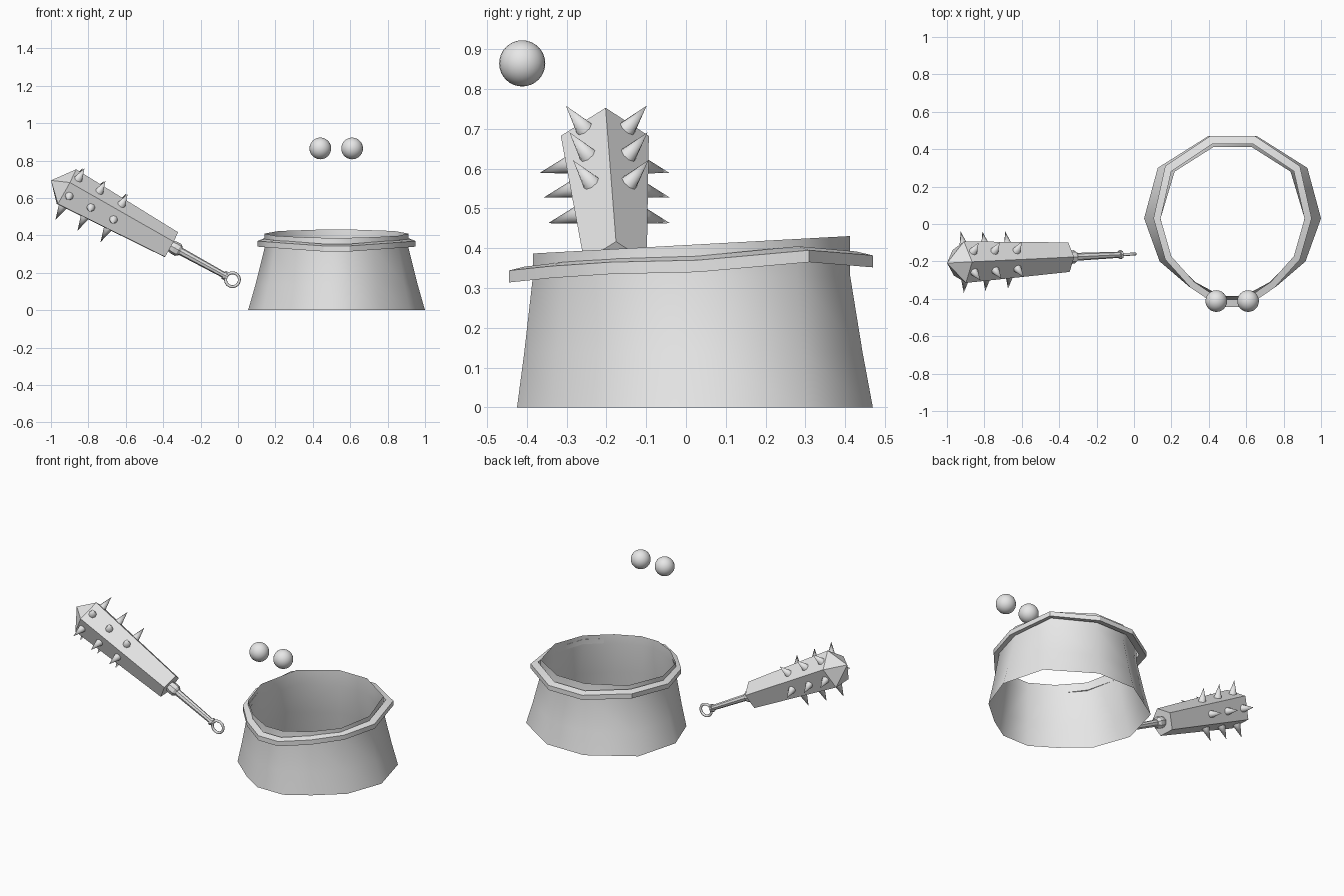
import bpy
import bmesh
from math import cos, sin, pi, radians
from mathutils import Vector, Matrix

if "Cube" in bpy.data.objects:
    bpy.data.objects.remove(bpy.data.objects["Cube"], do_unlink=True)

grey = bpy.data.materials.new("plain grey")
grey.use_nodes = True
grey.diffuse_color = (0.8, 0.8, 0.8, 1)
grey.node_tree.nodes["Principled BSDF"].inputs["Base Color"].default_value = (0.8, 0.8, 0.8, 1)


def finish(name, bm, smooth=None):
    bmesh.ops.recalc_face_normals(bm, faces=bm.faces)
    mesh = bpy.data.meshes.new(name)
    bm.to_mesh(mesh)
    bm.free()
    mesh.materials.append(grey)
    obj = bpy.data.objects.new(name, mesh)
    bpy.context.collection.objects.link(obj)
    if smooth:
        bpy.ops.object.select_all(action="DESELECT")
        obj.select_set(True)
        bpy.context.view_layer.objects.active = obj
        bpy.ops.object.shade_smooth_by_angle(angle=radians(smooth))
    return obj


def bridge(bm, rings, closed=False):
    """Skin a list of vertex loops with quads."""
    loops = [[bm.verts.new(p) for p in ring] for ring in rings]
    pairs = list(zip(loops, loops[1:] + loops[:1])) if closed else list(zip(loops, loops[1:]))
    for a, b in pairs:
        for i in range(len(a)):
            j = (i + 1) % len(a)
            bm.faces.new((a[i], a[j], b[j], b[i]))
    return loops


# Garment: half outlines mirrored about its own centre line
CENTRE = 0.527


def outline(half):
    right = [Vector((CENTRE + x, y, z)) for x, y, z in half]
    left = [Vector((CENTRE - x, y, z)) for x, y, z in reversed(half)]
    return right + left


hem = [(0.13, 0.47), (0.40, 0.30), (0.473, 0.03), (0.39, -0.20), (0.23, -0.337), (0.09, -0.425)]
rim = [(0.10, 0.413), (0.31, 0.28), (0.385, 0.03), (0.33, -0.18), (0.20, -0.31), (0.06, -0.385)]


def level(t, z):
    return outline([(a + (c - a) * t, b + (d - b) * t, z) for (a, b), (c, d) in zip(hem, rim)])


top = outline([(x, y, 0.408 + y * 0.055) for x, y in rim])
bm = bmesh.new()
bridge(bm, [level(0, 0), level(0.45, 0.137), level(1.0, 0.33), top])
finish("skirt_body", bm, 60)

# Belt: a wavy closed band around the rim
belt = [(0.12, 0.47, 0.367), (0.36, 0.31, 0.380), (0.423, 0.03, 0.355),
        (0.36, -0.19, 0.350), (0.225, -0.34, 0.340), (0.07, -0.445, 0.329)]


def band(scale, dz):
    ring = outline([(x * scale, y * scale, z + dz) for x, y, z in belt])
    return ring


bm = bmesh.new()
bridge(bm, [band(1, -0.015), band(1, 0.015), band(0.91, 0.025), band(0.91, -0.005)], closed=True)
finish("belt", bm, 30)

# Pair of balls
for side, x in (("right", 0.44), ("left", 0.61)):
    bm = bmesh.new()
    bmesh.ops.create_uvsphere(bm, u_segments=24, v_segments=16, radius=0.058)
    bm.transform(Matrix.Translation((x, -0.412, 0.865)))
    finish("ball_" + side, bm, 60)

# Club frame: axis runs from grip to head, with one ridge on top
base = Vector((-0.36, -0.178, 0.344))
head = Vector((-0.921, -0.205, 0.651))
axis = (head - base).normalized()
across = axis.cross(Vector((0, 0, 1))).normalized()
up = across.cross(axis)
length = (head - base).length


def radial(angle):
    return up * cos(angle) + across * sin(angle)


def club_ring(dist, radius, sides):
    return [base + axis * dist + radial(2 * pi * i / sides) * radius for i in range(sides)]


def turned(name, profile, sides, tip=None):
    bm = bmesh.new()
    loops = bridge(bm, [club_ring(d, r, sides) for d, r in profile])
    bm.faces.new(loops[0])
    if tip is None:
        bm.faces.new(loops[-1])
    else:
        point = bm.verts.new(base + axis * tip)
        for i in range(sides):
            bm.faces.new((loops[-1][i], loops[-1][(i + 1) % sides], point))
    return finish(name, bm)


turned("club_head", [(0, 0.083), (length, 0.1166)], 5, tip=length + 0.09)
turned("handle", [(-0.34, 0.016), (-0.06, 0.021)], 8)
turned("handle_collar", [(-0.06, 0.026), (-0.045, 0.036), (-0.02, 0.036), (0.005, 0.030)], 8)
turned("handle_end", [(-0.335, 0.024), (-0.322, 0.024)], 8)

# Spikes: three along each of the five flats
bm = bmesh.new()
for face in range(5):
    out = radial(2 * pi * (face + 0.5) / 5)
    for t in (0.53, 0.745, 0.95):
        flat = (0.083 + (0.1166 - 0.083) * t) * cos(pi / 5)
        centre = base + axis * length * t + out * (flat + 0.036)
        turn = out.to_track_quat("Z", "Y").to_matrix().to_4x4()
        bmesh.ops.create_cone(bm, cap_ends=True, segments=8, radius1=0.025, radius2=0,
                              depth=0.088, matrix=Matrix.Translation(centre) @ turn)
finish("spikes", bm, 50)

# Hanging ring at the end of the handle
bm = bmesh.new()
hoop = []
for i in range(20):
    a = 2 * pi * i / 20
    spoke = axis * cos(a) + up * sin(a)
    mid = base - axis * 0.377 + spoke * 0.037
    hoop.append([mid + (spoke * cos(b) + across * sin(b)) * 0.008
                 for b in (2 * pi * k / 8 for k in range(8))])
bridge(bm, hoop, closed=True)
finish("hanging_ring", bm, 60)
